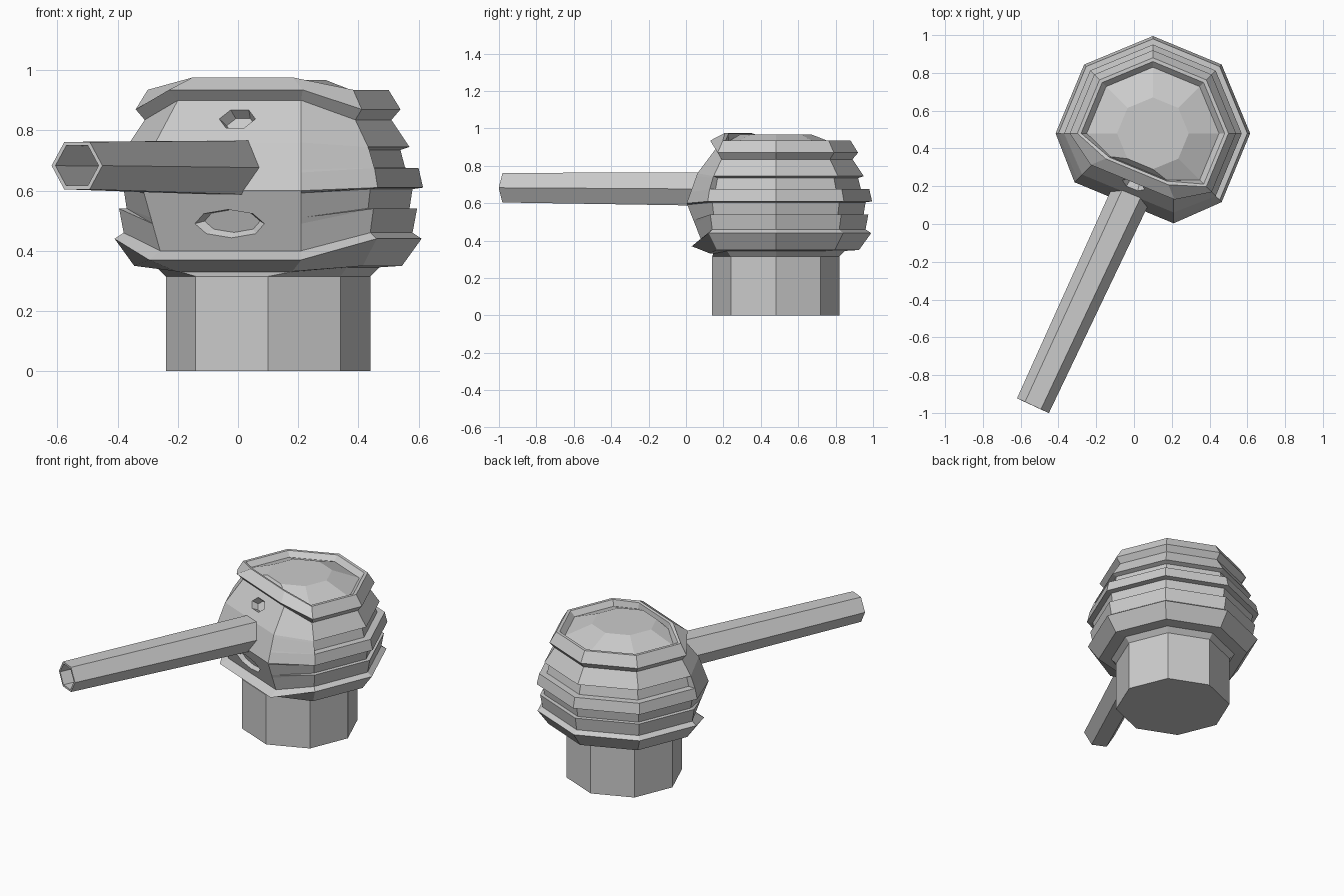
import bpy, bmesh, math
from mathutils import Vector

if "Cube" in bpy.data.objects:
    bpy.data.objects.remove(bpy.data.objects["Cube"])

CX, CY = 0.10, 0.48                       # body axis
A = math.radians(247.5)                   # direction the face looks
FWD = Vector((math.cos(A), math.sin(A), 0))
SIDE = Vector((-FWD.y, FWD.x, 0))
UP = Vector((0, 0, 1))
COS, SIN = math.cos(math.pi / 8), math.sin(math.pi / 8)


def at(d, u, z):
    """Point from distance along the facing direction, sideways offset, height."""
    return Vector((CX, CY, 0)) + FWD * d + SIDE * u + UP * z


def loft(name, rings):
    """Join closed rings of points with faces and cap both ends."""
    bm = bmesh.new()
    loops = [[bm.verts.new(p) for p in ring] for ring in rings]
    n = len(loops[0])
    for a, b in zip(loops, loops[1:]):
        for i in range(n):
            j = (i + 1) % n
            bm.faces.new((a[i], a[j], b[j], b[i]))
    bm.faces.new(loops[0])
    bm.faces.new(loops[-1])
    bmesh.ops.remove_doubles(bm, verts=bm.verts, dist=0.0005)
    bmesh.ops.recalc_face_normals(bm, faces=bm.faces)
    me = bpy.data.meshes.new(name)
    bm.to_mesh(me)
    bm.free()
    ob = bpy.data.objects.new(name, me)
    bpy.context.collection.objects.link(ob)
    return ob


def ring(c, axis, w, h, n):
    s = axis.cross(UP).normalized()
    v = s.cross(axis).normalized()
    return [c + s * w * math.cos(2 * math.pi * i / n) + v * h * math.sin(2 * math.pi * i / n)
            for i in range(n)]


def plate(z):
    """Front plate: depth and half width at a height."""
    pts = [(0.40, 0.325), (0.60, 0.398), (0.76, 0.345), (0.90, 0.248)]
    for (z0, d0), (z1, d1) in zip(pts, pts[1:]):
        if z <= z1 + 1e-6:
            d = d0 + (d1 - d0) * (z - z0) / (z1 - z0)
            return d, 0.119 + 0.4145 * d


def level(r, z, front=None, shoulder=None):
    """Octagon whose two front corners follow the face plate."""
    s = shoulder or r
    if front is None:
        d, u, zf = r * COS, r * SIN, z
    elif isinstance(front, tuple):
        d, u, zf = front
    else:
        (d, u), zf = plate(front), front
    pol = lambda k, q: Vector((CX + q * math.cos(math.radians(k)),
                               CY + q * math.sin(math.radians(k)), z))
    return ([at(d, -u, zf), at(d, u, zf), pol(315, s)]
            + [pol(k, r) for k in (315, 360, 405, 450, 495, 540)] + [pol(180, s)])


# Neck, ribbed head, brim and crown in one profile
body = loft("ribbed_head", [
    level(0.34, 0.0), level(0.34, 0.315),
    level(0.37, 0.345, (0.28, 0.20, 0.33)),
    level(0.445, 0.35, (0.295, 0.21, 0.332)),
    level(0.51, 0.44, (0.373, 0.274, 0.37)),
    level(0.48, 0.46, 0.40), level(0.495, 0.54, 0.49),
    level(0.47, 0.541, 0.51), level(0.48, 0.605, 0.592),
    level(0.515, 0.61, 0.60), level(0.50, 0.675, 0.66, 0.50),
    level(0.455, 0.676, 0.67, 0.499), level(0.44, 0.735, 0.745, 0.475),
    level(0.47, 0.745, 0.76), level(0.41, 0.835, 0.90),
    level(0.44, 0.87, (0.28, 0.24, 0.935)),
    level(0.40, 0.935, (0.22, 0.18, 0.976)),
    level(0.38, 0.935, (0.205, 0.165, 0.972)),
    level(0.35, 0.905, (0.20, 0.16, 0.935)),
    level(0.19, 0.968)])


# Recesses in the face: small one above the barrel, wide one below
def recess(c, tilt, w, h, n, depth):
    axis = (FWD * math.cos(tilt) + UP * math.sin(tilt)).normalized()
    cut = loft("recess_cutter", [ring(c - axis * depth, axis, w * 0.8, h * 0.8, n),
                                 ring(c, axis, w, h, n),
                                 ring(c + axis * 0.015, axis, w * 1.05, h * 1.05, n)])
    cut.hide_render = True
    mod = body.modifiers.new("recess", 'BOOLEAN')
    mod.operation = 'DIFFERENCE'
    mod.solver = 'EXACT'
    mod.object = cut
    bpy.context.view_layer.objects.active = body
    bpy.ops.object.modifier_apply(modifier=mod.name)
    bpy.data.objects.remove(cut)


recess(at(plate(0.838)[0], 0.01, 0.838), math.radians(34.7), 0.065, 0.042, 6, 0.04)
recess(at(plate(0.49)[0], 0.01, 0.49), math.radians(-20), 0.125, 0.05, 8, 0.025)

# Hollow six-sided barrel
tip = Vector((-0.535, -0.962, 0.683))
base = Vector((0.0, 0.19, 0.676))
ax = (tip - base).normalized()
loft("barrel", [ring(base, ax, 0.107, 0.104, 6), ring(tip, ax, 0.093, 0.091, 6),
                ring(tip, ax, 0.079, 0.077, 6), ring(tip - ax * 0.35, ax, 0.079, 0.077, 6)])
